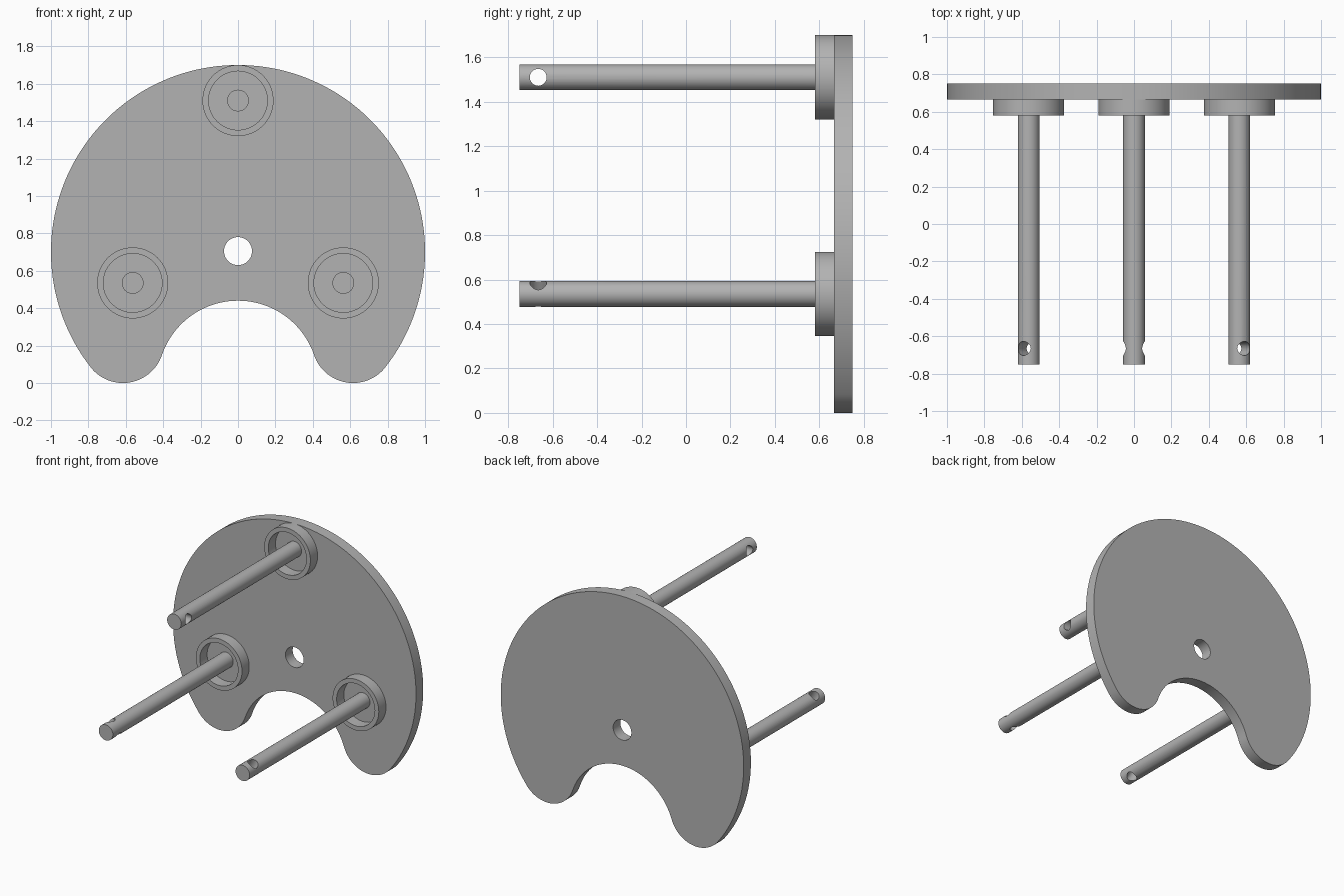
import bpy, bmesh, math
from mathutils import Matrix, Vector

cube = bpy.data.objects.get("Cube")
if cube:
    bpy.data.objects.remove(cube, do_unlink=True)

steel = bpy.data.materials.new("grey_metal")
steel.use_nodes = True
colour = (0.45, 0.45, 0.45, 1)
steel.diffuse_color = colour
steel.node_tree.nodes["Principled BSDF"].inputs["Base Color"].default_value = colour

PLATE_FRONT, PLATE_BACK = 0.665, 0.75
CUP_FRONT, ROD_TIP = 0.58, -0.75
ROD_R = 0.058


def arc(cx, cz, r, start, end, steps):
    """Points on an arc in the x-z plane, angles in radians."""
    return [(cx + r * math.cos(start + (end - start) * i / steps),
             cz + r * math.sin(start + (end - start) * i / steps))
            for i in range(steps + 1)]


def circle(cx, cz, r, steps):
    return arc(cx, cz, r, 0, math.tau, steps)[:-1]


def finish(obj):
    obj.data.materials.clear()
    obj.data.materials.append(steel)
    bpy.ops.object.select_all(action='DESELECT')
    obj.select_set(True)
    bpy.context.view_layer.objects.active = obj
    bpy.ops.object.shade_smooth_by_angle(angle=math.radians(30))


def add_mesh(name, mesh):
    obj = bpy.data.objects.new(name, mesh)
    bpy.context.collection.objects.link(obj)
    return obj


def baked(obj):
    """Mesh of an object with its modifiers or curve settings evaluated."""
    dg = bpy.context.evaluated_depsgraph_get()
    mesh = bpy.data.meshes.new_from_object(obj.evaluated_get(dg))
    bpy.data.objects.remove(obj, do_unlink=True)
    return mesh


def extruded(name, loops, y0, y1):
    """Solid from outlines in x-z (inner loops become holes), from y0 to y1."""
    curve = bpy.data.curves.new(name, 'CURVE')
    curve.dimensions = '2D'
    curve.fill_mode = 'BOTH'
    curve.extrude = (y1 - y0) / 2
    for loop in loops:
        spline = curve.splines.new('POLY')
        spline.points.add(len(loop) - 1)
        for p, (x, z) in zip(spline.points, loop):
            p.co = (x, z, 0, 1)
        spline.use_cyclic_u = True
    mesh = baked(add_mesh(name + "_outline", curve))
    mesh.transform(Matrix.Translation((0, (y0 + y1) / 2, 0))
                   @ Matrix.Rotation(math.pi / 2, 4, 'X'))
    bm = bmesh.new()
    bm.from_mesh(mesh)
    bmesh.ops.remove_doubles(bm, verts=bm.verts, dist=0.0001)
    bmesh.ops.recalc_face_normals(bm, faces=bm.faces)
    bm.to_mesh(mesh)
    bm.free()
    finish(add_mesh(name, mesh))


def cylinder(name, centre, axis, r, length, sides):
    bm = bmesh.new()
    turn = Vector((0, 0, 1)).rotation_difference(Vector(axis)).to_matrix().to_4x4()
    bmesh.ops.create_cone(bm, cap_ends=True, segments=sides, radius1=r, radius2=r,
                          depth=length, matrix=Matrix.Translation(centre) @ turn)
    mesh = bpy.data.meshes.new(name)
    bm.to_mesh(mesh)
    bm.free()
    return add_mesh(name, mesh)


# Back plate: big disc blending through two rounded lobes into a notch
DISC_Z, LOBE_X, LOBE_R, NOTCH_Z, NOTCH_R = 0.70, 0.615, 0.22, 0.01, 0.43
out_a = math.atan2(LOBE_R - DISC_Z, LOBE_X)
in_a = math.atan2(LOBE_R - NOTCH_Z, LOBE_X)
outline = arc(0, DISC_Z, 1, out_a, math.pi - out_a, 120)
left_lobe = arc(-LOBE_X, LOBE_R, LOBE_R, math.pi - out_a, math.tau - in_a, 32)
right_lobe = [(-x, z) for x, z in reversed(left_lobe)]
notch = arc(0, NOTCH_Z, NOTCH_R, math.pi - in_a, in_a, 40)
outline += left_lobe[1:] + notch[1:] + right_lobe[1:-1]
extruded("back_plate", [outline, circle(0, 0.705, 0.075, 48)], PLATE_FRONT, PLATE_BACK)

# Three pins on an equilateral triangle, each in a collar, cross-drilled at the tip
for side, x, z, turn in (("top", 0, 1.51, 0), ("left", 0.563, 0.535, 60),
                         ("right", -0.563, 0.535, -60)):
    extruded(side + "_collar", [circle(x, z, 0.19, 64), circle(x, z, 0.157, 64)],
             CUP_FRONT, PLATE_FRONT)
    length = PLATE_FRONT - ROD_TIP
    pin = cylinder(side + "_pin", (x, ROD_TIP + length / 2, z), (0, 1, 0),
                   ROD_R, length, 48)
    a = math.radians(turn)
    drill = cylinder("drill", (x, -0.665, z), (math.cos(a), 0, math.sin(a)),
                     0.038, 0.3, 32)
    drill.hide_render = True
    cut = pin.modifiers.new("cross_hole", 'BOOLEAN')
    cut.operation = 'DIFFERENCE'
    cut.solver = 'EXACT'
    cut.object = drill
    mesh = baked(pin)
    bpy.data.objects.remove(drill, do_unlink=True)
    finish(add_mesh(side + "_pin", mesh))
